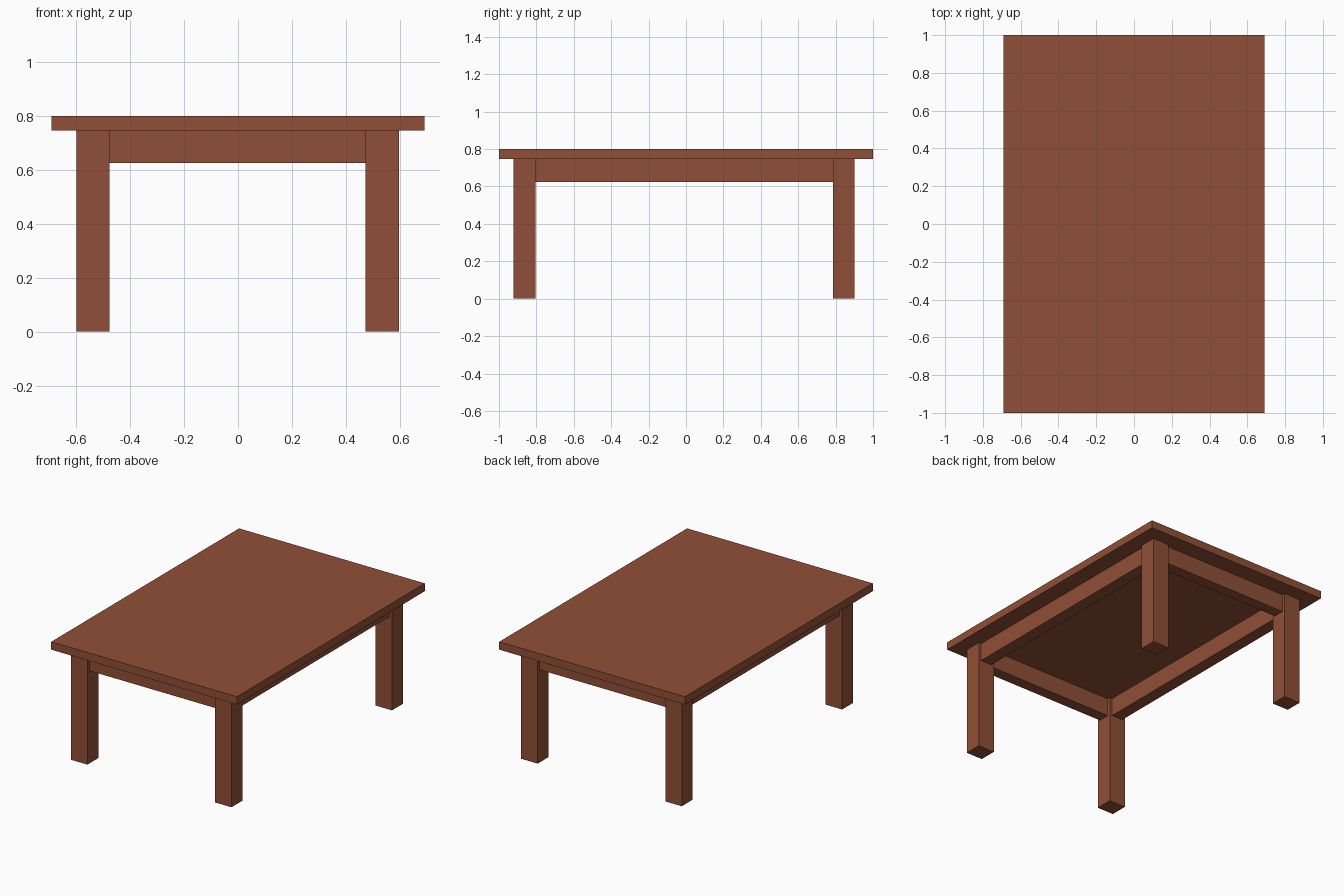
import bpy

cube = bpy.data.objects.get("Cube")
if cube:
    bpy.data.objects.remove(cube, do_unlink=True)

wood = bpy.data.materials.new("reddish_brown_wood")
wood.use_nodes = True
wood.diffuse_color = (0.28, 0.078, 0.038, 1)
wood.node_tree.nodes["Principled BSDF"].inputs["Base Color"].default_value = wood.diffuse_color


def box(name, x, y, z):
    """Add a box spanning the given (low, high) ranges."""
    spans = (x, y, z)
    bpy.ops.mesh.primitive_cube_add(size=1, location=[(a + b) / 2 for a, b in spans])
    obj = bpy.context.object
    obj.name = name
    obj.scale = [b - a for a, b in spans]
    bpy.ops.object.transform_apply(location=False, rotation=False, scale=True)
    obj.data.materials.append(wood)
    return obj


TOP, UNDER, APRON = 0.80, 0.747, 0.625
INSET = 0.02  # apron setback from both leg faces

# Leg footprints along each axis
leg_x = {"right": (-0.6, -0.477), "left": (0.474, 0.597)}
leg_y = {"front": (-0.922, -0.805), "back": (0.787, 0.902)}

# Tabletop
box("tabletop", (-0.692, 0.692), (-1, 1), (UNDER, TOP))

# Legs
for end, y in leg_y.items():
    for side, x in leg_x.items():
        box(f"{end}_{side}_leg", x, y, (0, UNDER))

# Aprons between the legs
between_x = (leg_x["right"][1], leg_x["left"][0])
between_y = (leg_y["front"][1], leg_y["back"][0])
for end, (a, b) in leg_y.items():
    box(f"{end}_apron", between_x, (a + INSET, b - INSET), (APRON, UNDER))
for side, (a, b) in leg_x.items():
    box(f"{side}_apron", (a + INSET, b - INSET), between_y, (APRON, UNDER))
